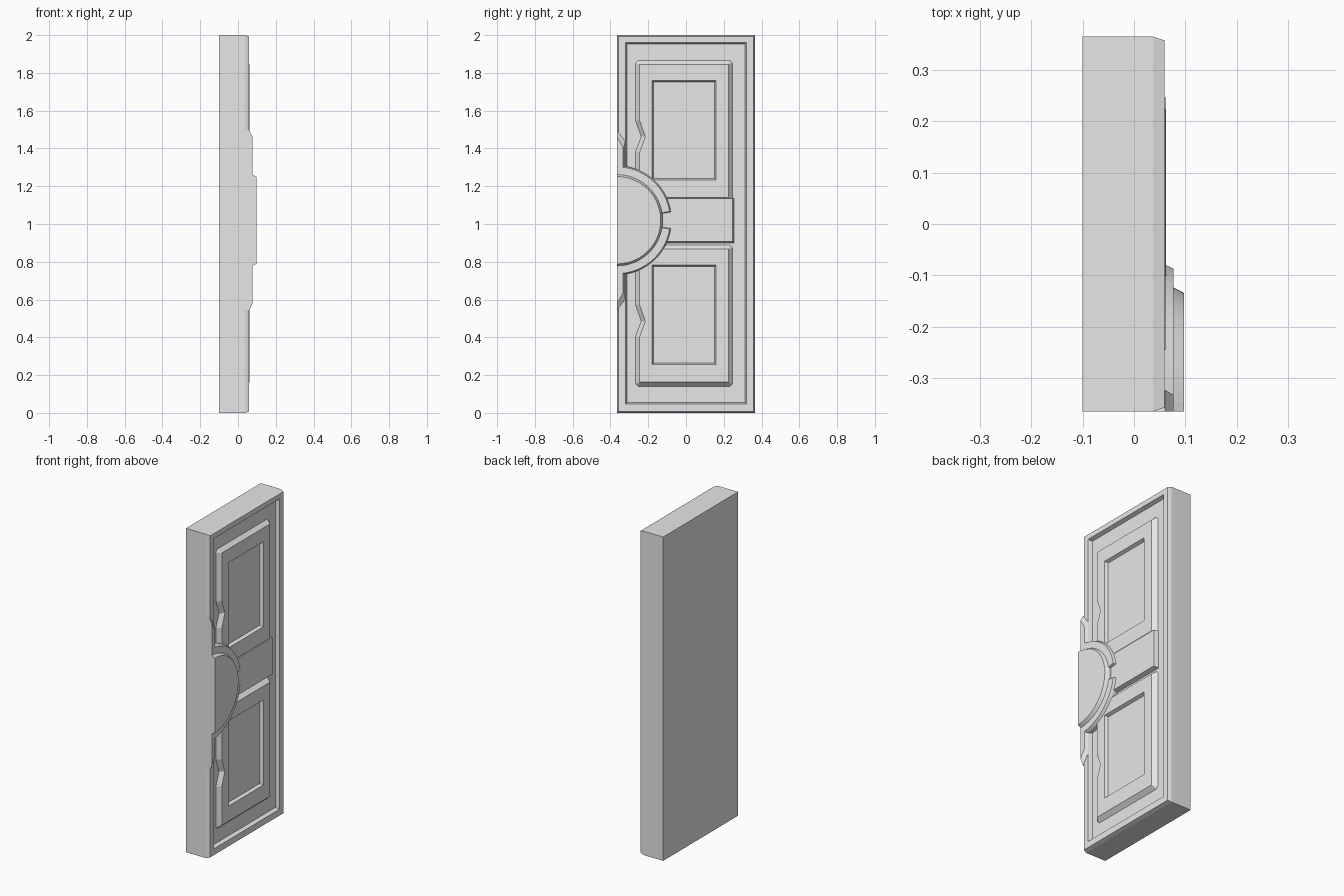
import bpy, bmesh, math

cube = bpy.data.objects.get("Cube")
if cube:
    bpy.data.objects.remove(cube, do_unlink=True)

grey = bpy.data.materials.new("light_grey")
grey.use_nodes = True
colour = (0.8, 0.8, 0.8, 1)
grey.diffuse_color = colour
grey.node_tree.nodes["Principled BSDF"].inputs["Base Color"].default_value = colour


def loft(name, loops):
    """Join (x, outline in y and z) loops of equal length and cap both ends."""
    bm = bmesh.new()
    rings = [[bm.verts.new((x, y, z)) for y, z in pts] for x, pts in loops]
    for a, b in zip(rings, rings[1:]):
        for i in range(len(a)):
            j = (i + 1) % len(a)
            bm.faces.new((a[i], a[j], b[j], b[i]))
    bm.faces.new(rings[0])
    bm.faces.new(rings[-1])
    bmesh.ops.remove_doubles(bm, verts=bm.verts, dist=0.0001)
    bmesh.ops.recalc_face_normals(bm, faces=bm.faces)
    mesh = bpy.data.meshes.new(name)
    bm.to_mesh(mesh)
    bm.free()
    mesh.materials.append(grey)
    obj = bpy.data.objects.new(name, mesh)
    bpy.context.collection.objects.link(obj)
    return obj


def rect(y0, y1, z0, z1):
    return [(y0, z0), (y1, z0), (y1, z1), (y0, z1)]


def panel_outline(y0, y1, z0, z1, cut, notch, notch_z):
    """Rectangle with cut corners and a pointed notch on its left side."""
    return [(y0 + cut, z0), (y1 - cut, z0), (y1, z0 + cut), (y1, z1 - cut),
            (y1 - cut, z1), (y0 + cut, z1), (y0, z1 - cut),
            (y0, notch_z + 0.085), (y0 + notch, notch_z),
            (y0, notch_z - 0.08), (y0, z0 + cut)]


EDGE, MID, FIELD, FACE = -0.365, 1.02, 0.036, 0.06

# Slab with chamfered rim and recessed field
loft("door_slab", [
    (-0.1, rect(EDGE, -EDGE, 0, 2)),
    (0.037, rect(EDGE, -EDGE, 0, 2)),
    (0.059, rect(EDGE + 0.007, -EDGE - 0.007, 0.007, 1.993)),
    (0.059, rect(-0.321, 0.321, 0.046, 1.962)),
    (FIELD, rect(-0.313, 0.313, 0.054, 1.954))])

# Two matching raised panels with sunken centres
for name, z in (("lower_panel", 0.14), ("upper_panel", 1.117)):
    nz = z + 0.345
    loft(name, [
        (FIELD - 0.01, panel_outline(-0.267, 0.247, z, z + 0.748, 0.014, 0.03, nz)),
        (FIELD, panel_outline(-0.267, 0.247, z, z + 0.748, 0.014, 0.03, nz)),
        (FACE + 0.001, panel_outline(-0.245, 0.224, z + 0.023, z + 0.728, 0, 0.03, nz)),
        (FACE + 0.001, panel_outline(-0.179, 0.16, z + 0.117, z + 0.642, 0, 0, nz)),
        (0.042, panel_outline(-0.171, 0.152, z + 0.125, z + 0.634, 0, 0, nz))])

# Flat rail between the panels
loft("middle_rail", [
    (0.02, rect(-0.25, 0.254, 0.9, 1.136)),
    (FIELD, rect(-0.25, 0.254, 0.9, 1.136)),
    (FACE + 0.002, rect(-0.25, 0.246, 0.908, 1.136))])


def arc(radius, start, end, steps=24):
    angles = [math.radians(start + (end - start) * i / steps) for i in range(steps + 1)]
    return [(EDGE + radius * math.cos(a), MID + radius * math.sin(a)) for a in angles]


# Half disc at the edge
loft("half_disc", [
    (0.02, arc(0.242, -90, 90, 40)),
    (0.076, arc(0.242, -90, 90, 40)),
    (0.097, arc(0.231, -90, 90, 40))])

# Split ring and edge strips, mirrored above and below the disc
for side, label in ((1, "upper"), (-1, "lower")):
    def band(outer, start):
        return arc(outer, side * start, side * 90) + arc(0.235, side * 90, side * start)
    loft(label + "_ring", [
        (0.02, band(0.289, 8.5)), (0.06, band(0.289, 8.5)), (0.077, band(0.282, 9.5))])

    def strip(width, top):
        pts = [(EDGE, 0.24), (EDGE + width, 0.24),
               (EDGE + width, top - 0.055), (EDGE, top)]
        return [(y, MID + side * z) for y, z in pts]
    loft(label + "_edge_strip", [
        (0.02, strip(0.042, 0.475)), (0.06, strip(0.042, 0.475)),
        (0.077, strip(0.032, 0.44))])
